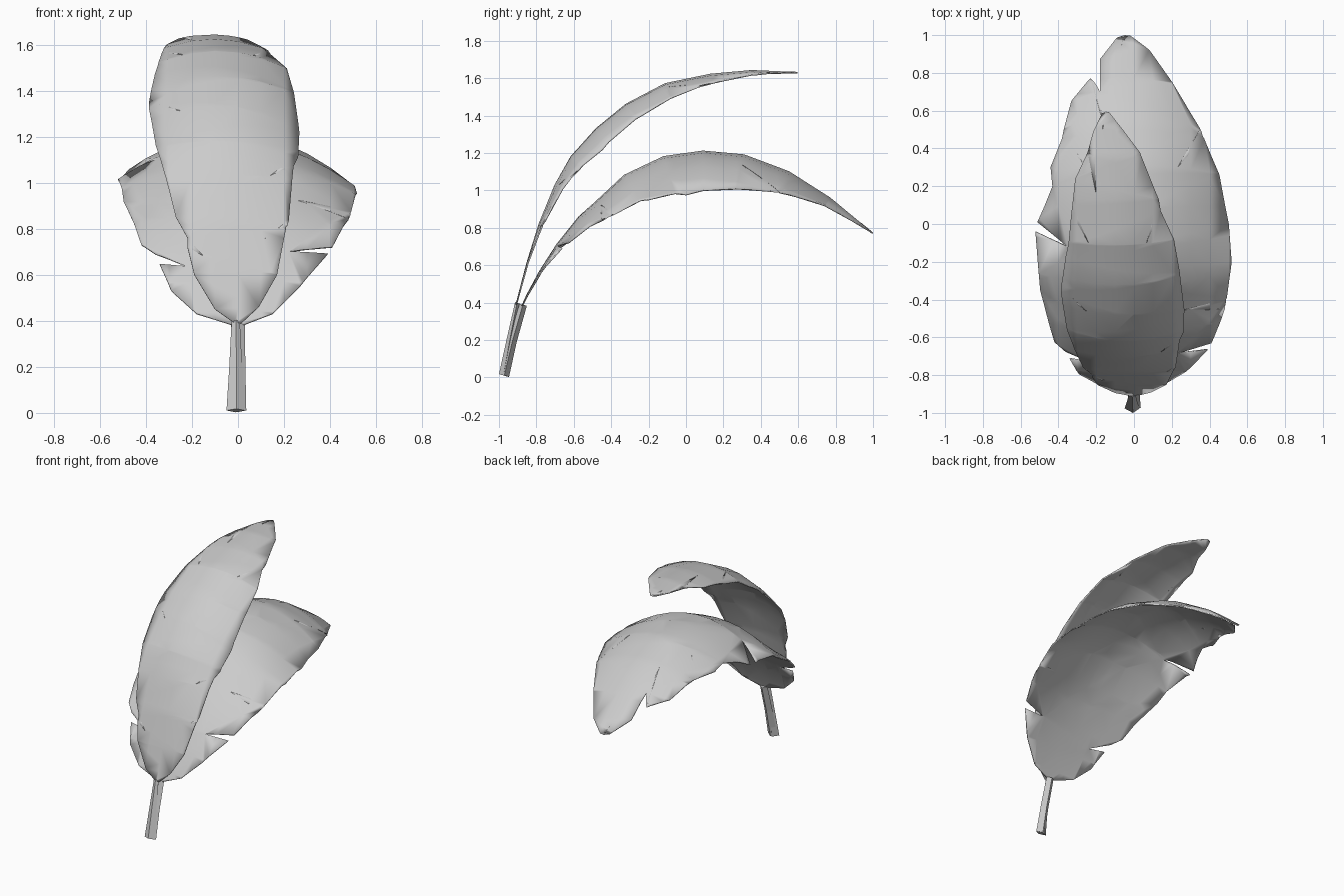
import bpy, bmesh, math
from mathutils import Vector

if "Cube" in bpy.data.objects:
    bpy.data.objects.remove(bpy.data.objects["Cube"])


class Surface:
    """Drooping leaf surface: spine in the y-z plane, edges bent down from it."""

    def __init__(self, knots, tip_x, u0, c0, slope, cmax):
        self.p = [Vector(k) for k in knots]
        n = len(self.p)
        self.u = [0.0]
        for a, b in zip(self.p, self.p[1:]):
            self.u.append(self.u[-1] + (b - a).length)
        self.t = [(self.p[min(i + 1, n - 1)] - self.p[max(i - 1, 0)]).normalized() for i in range(n)]
        self.tip_x, self.u0, self.c0, self.slope, self.cmax = tip_x, u0, c0, slope, cmax

    def at(self, x, u):
        i = max(k for k in range(len(self.u) - 1) if k == 0 or self.u[k] <= u)
        f = (u - self.u[i]) / (self.u[i + 1] - self.u[i])
        p = self.p[i].lerp(self.p[i + 1], f)
        t = self.t[i].lerp(self.t[i + 1], f).normalized()
        c = min(self.cmax, max(0.1, self.c0 + self.slope * (u - self.u0)))
        d = c * (x - self.tip_x * max(u, 0) / self.u[-1]) ** 2
        return Vector((x, p.x + t.y * d, p.y - t.x * d))

    def solve(self, x, value, axis):
        # spine length at which the surface reaches the given y or z
        hi = self.u[-1]
        if axis == 2:
            hi = self.u[max(range(len(self.p)), key=lambda k: self.p[k].y)]
        lo = 0.0
        for _ in range(40):
            m = (lo + hi) / 2
            if self.at(x, m)[axis] < value:
                lo = m
            else:
                hi = m
        return lo


def finish(bm, name):
    me = bpy.data.meshes.new(name)
    bm.to_mesh(me)
    bm.free()
    ob = bpy.data.objects.new(name, me)
    bpy.context.collection.objects.link(ob)
    return ob


def leaf_blade(name, s, right_z, ring_y, left_z):
    flat = [(x, s.solve(x, v, 2)) for x, v in right_z]
    flat += [(x, s.solve(x, v, 1)) for x, v in ring_y]
    flat += [(x, s.solve(x, v, 2)) for x, v in left_z]
    bm = bmesh.new()
    f = bm.faces.new([bm.verts.new((x, u, 0)) for x, u in flat])
    bmesh.ops.triangulate(bm, faces=[f])
    # cut the flat outline into a grid so it can bend
    cuts = [((0, u, 0), (0, 1, 0)) for u in s.u[1:-1]]
    cuts += [((i * 0.1, 0, 0), (1, 0, 0)) for i in range(-5, 6)]
    for co, no in cuts:
        geom = bm.verts[:] + bm.edges[:] + bm.faces[:]
        bmesh.ops.bisect_plane(bm, geom=geom, dist=1e-5, plane_co=co, plane_no=no)
    for v in bm.verts:
        v.co = s.at(v.co.x, v.co.y)
    bm.normal_update()
    ob = finish(bm, name)
    mod = ob.modifiers.new("thickness", "SOLIDIFY")
    mod.thickness = 0.008
    mod.offset = 0
    bpy.context.view_layer.objects.active = ob
    ob.select_set(True)
    bpy.ops.object.shade_smooth_by_angle(angle=math.radians(40))
    ob.select_set(False)


def leaf_stem(name, path, shift):
    # tapered three-sided stalk
    bm = bmesh.new()
    rings = []
    for y, z, w in path:
        rings.append([bm.verts.new((shift + a * w, y + b * w, max(0, z - b * w * 0.3)))
                      for a, b in ((-1, 0.1), (0.1, -0.5), (1, 0.1), (0, 0.8))])
    for r, q in zip(rings, rings[1:]):
        for i in range(4):
            j = (i + 1) % 4
            bm.faces.new((r[i], r[j], q[j], q[i]))
    bm.faces.new(rings[0][::-1])
    bm.faces.new(rings[-1])
    finish(bm, name)


# upper, narrower leaf
upper = Surface([(-.98, 0), (-.91, .38), (-.85, .61), (-.785, .82), (-.70, 1.03), (-.615, 1.18),
                 (-.48, 1.33), (-.32, 1.46), (-.11, 1.57), (.13, 1.62), (.35, 1.64), (.6, 1.63)],
                -.13, .75, .2, 1.1, .88)
leaf_blade("upper_leaf", upper,
           [(.015, .39), (.09, .46), (.17, .6), (.21, .81), (.115, .755), (.22, .835), (.24, 1.07),
            (.14, 1.03), (.26, 1.11)],
           [(.265, -.45), (.24, -.25), (.21, -.08), (.14, .07), (.065, -.1), (.13, .13), (.03, .38),
            (-.06, .5), (-.13, .59), (-.15, .595), (-.165, .5), (-.17, .585), (-.215, .49),
            (-.2, .16), (-.245, .38), (-.31, .24), (-.325, .10), (-.24, -.1), (-.33, .06),
            (-.345, -.1), (-.36, -.17), (-.385, -.33), (-.25, -.46), (-.385, -.36), (-.355, -.55)],
           [(-.33, 1.08), (-.27, .85), (-.22, .76), (-.15, .68), (-.22, .72), (-.19, .6),
            (-.1, .45), (-.015, .39)])

# lower, broader leaf
lower = Surface([(-.97, 0), (-.9, .33), (-.85, .44), (-.78, .57), (-.69, .71), (-.57, .86), (-.48, .94),
                 (-.33, 1.08), (-.12, 1.18), (.09, 1.21), (.31, 1.19), (.55, 1.1), (.77, .96), (1, .77)],
                -.05, .77, .2, .7, .8)
leaf_blade("lower_leaf", lower,
           [(.02, .38), (.15, .43), (.27, .55), (.39, .69), (.22, .70), (.41, .72), (.48, .84),
            (.26, .92), (.49, .87)],
           [(.515, -.2), (.5, 0), (.45, .26), (.37, .45), (.23, .3), (.35, .5), (.2, .75),
            (.08, .92), (-.02, .995), (-.05, .998), (-.07, .93), (-.09, .985), (-.18, .87),
            (-.18, .7), (-.16, .52), (-.23, .77), (-.33, .65), (-.37, .5), (-.27, .32),
            (-.38, .45), (-.44, .3), (-.43, .2), (-.51, .01), (-.35, -.12), (-.52, -.04),
            (-.495, -.35)],
           [(-.42, .73), (-.36, .69), (-.22, .635), (-.34, .645), (-.29, .53), (-.18, .43),
            (-.02, .38)])

# stalks
leaf_stem("upper_stem", [(-.98, 0.012, .04), (-.945, .2, .028), (-.905, .4, .018)], -.01)
leaf_stem("lower_stem", [(-.975, 0.012, .036), (-.93, .2, .032), (-.875, .39, .03)], 0)
